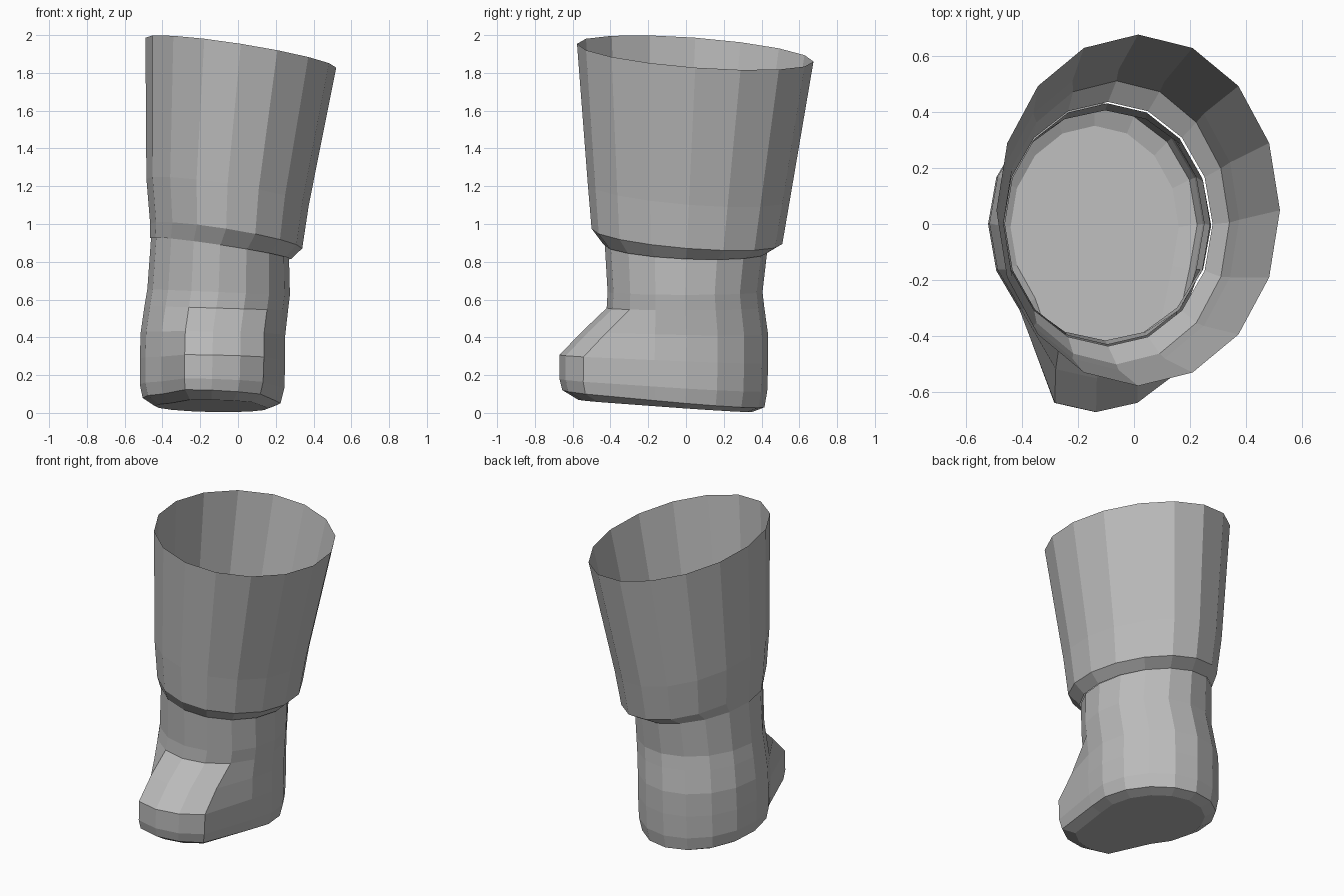
import bpy, bmesh
from math import cos, sin, tau

cube = bpy.data.objects.get("Cube")
if cube:
    bpy.data.objects.remove(cube, do_unlink=True)

SIDES = 16
TOE_POINTS = (11, 12, 13, 14)   # front points pushed forward to form the toe

grey = bpy.data.materials.new("plain grey")
grey.use_nodes = True
grey.diffuse_color = (0.5, 0.5, 0.5, 1)
grey.node_tree.nodes["Principled BSDF"].inputs["Base Color"].default_value = (0.5, 0.5, 0.5, 1)


def ring(bm, left, right, front, back, z, tilt_x, tilt_y, toe=0):
    """Oval of points on a plane through z at its centre, tilted along x and y."""
    cx, cy = (left + right) / 2, (front + back) / 2
    points = []
    for i in range(SIDES):
        angle = tau * i / SIDES
        x = (right - left) / 2 * cos(angle)
        y = (back - front) / 2 * sin(angle)
        if i in TOE_POINTS:
            y -= toe
        points.append(bm.verts.new((cx + x, cy + y, z + tilt_x * x + tilt_y * y)))
    return points


def loft(name, sections, closed_bottom=False):
    """Open shell through the sections, listed from bottom to top."""
    bm = bmesh.new()
    rings = [ring(bm, *s) for s in sections]
    for low, high in zip(rings, rings[1:]):
        for i in range(SIDES):
            j = (i + 1) % SIDES
            bm.faces.new((low[i], low[j], high[j], high[i]))
    if closed_bottom:
        bm.faces.new(rings[0][::-1])
    mesh = bpy.data.meshes.new(name)
    bm.to_mesh(mesh)
    bm.free()
    mesh.materials.append(grey)
    obj = bpy.data.objects.new(name, mesh)
    bpy.context.collection.objects.link(obj)
    return obj


# Wide flared cuff with a turned-in lower lip
loft("boot_cuff", [
    (-.465, .28, -.435, .435, .87, -.15, -.045),
    (-.465, .34, -.50, .51, .935, -.16, -.08),
    (-.485, .375, -.52, .55, 1.17, -.16, -.08),
    (-.49, .52, -.577, .675, 1.907, -.157, -.075),
])

# Foot: sole, toe box, instep and ankle
loft("boot_foot", [
    (-.44, .16, -.37, .35, .03, -.02, -.07, .20),
    (-.505, .225, -.42, .415, .065, -.04, -.085, .235),
    (-.52, .245, -.43, .43, .14, -.03, -.06, .24),
    (-.52, .25, -.435, .435, .28, -.02, -.04, .235),
    (-.515, .25, -.43, .435, .42, -.02, -.02, .12),
    (-.495, .265, -.42, .415, .555, -.03, 0),
    (-.48, .275, -.415, .405, .64, -.04, 0),
    (-.46, .27, -.43, .43, .875, -.15, -.045),
], closed_bottom=True)
